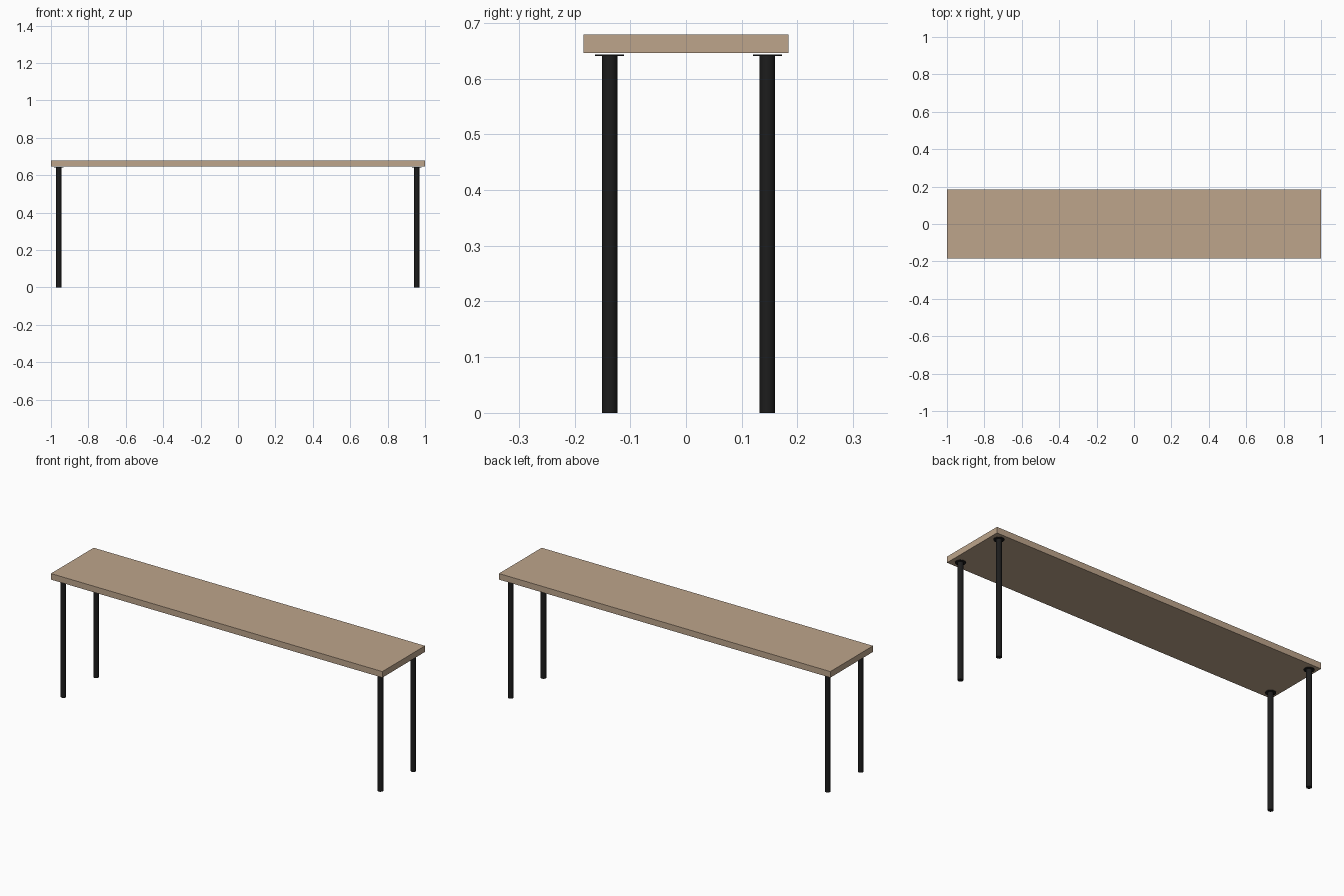
import bpy
import math

if "Cube" in bpy.data.objects:
    bpy.data.objects.remove(bpy.data.objects["Cube"])


def material(name, rgb):
    m = bpy.data.materials.new(name)
    m.diffuse_color = (*rgb, 1.0)
    m.use_nodes = True
    m.node_tree.nodes["Principled BSDF"].inputs["Base Color"].default_value = m.diffuse_color
    return m


WOOD = material("light_wood", (0.51, 0.375, 0.26))
BLACK = material("black_metal", (0.012, 0.012, 0.012))


def cylinder(name, x, y, z0, z1, radius, sides=16):
    bpy.ops.mesh.primitive_cylinder_add(vertices=sides, radius=radius, depth=z1 - z0,
                                        location=(x, y, (z0 + z1) / 2))
    ob = bpy.context.object
    ob.name = name
    ob.data.materials.append(BLACK)
    bpy.ops.object.shade_smooth_by_angle(angle=math.radians(30))
    return ob


# Table top: plain slab
bpy.ops.mesh.primitive_cube_add(size=1, location=(0, 0, 0.6625))
top = bpy.context.object
top.name = "table_top"
top.scale = (2.0, 0.368, 0.033)
bpy.ops.object.transform_apply(location=False, rotation=False, scale=True)
top.data.materials.append(WOOD)

# Four round legs, each with a thin mounting plate just under the top
for side, x in (("left", -0.958), ("right", 0.956)):
    for end, y in (("front", -0.137), ("back", 0.146)):
        cylinder(f"{end}_{side}_leg", x, y, 0.0, 0.6415, 0.014)
        cylinder(f"{end}_{side}_mounting_plate", x, y, 0.6405, 0.643, 0.026)
